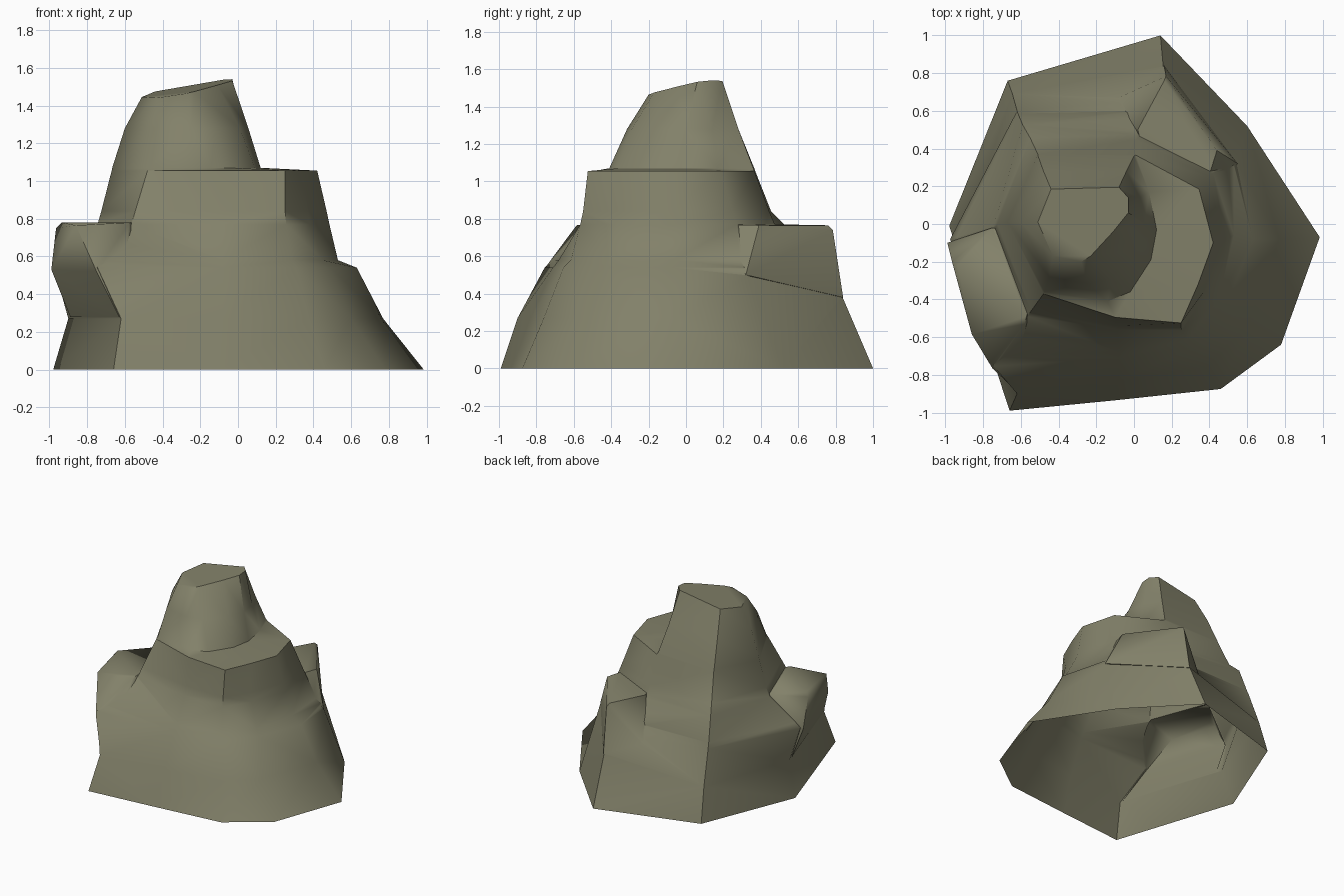
import bpy, bmesh, math

if "Cube" in bpy.data.objects:
    bpy.data.objects.remove(bpy.data.objects["Cube"])

rock = bpy.data.materials.new("olive grey stone")
rock.diffuse_color = (0.225, 0.22, 0.143, 1)
rock.use_nodes = True
rock.node_tree.nodes["Principled BSDF"].inputs["Base Color"].default_value = rock.diffuse_color


def finish(bm, name):
    bmesh.ops.triangulate(bm, faces=bm.faces[:])
    bmesh.ops.recalc_face_normals(bm, faces=bm.faces[:])
    me = bpy.data.meshes.new(name)
    bm.to_mesh(me)
    bm.free()
    me.materials.append(rock)
    ob = bpy.data.objects.new(name, me)
    bpy.context.collection.objects.link(ob)
    return ob


def loft(name, rings):
    """Skin stacked rings of corners, capped at both ends."""
    bm = bmesh.new()
    rows = [[bm.verts.new(p) for p in ring] for ring in rings]
    n = len(rows[0])
    for a, b in zip(rows, rows[1:]):
        for i in range(n):
            j = (i + 1) % n
            bm.faces.new((a[i], a[j], b[j], b[i]))
    bm.faces.new(rows[0])
    bm.faces.new(rows[-1])
    return finish(bm, name)


def boulder(name, pts):
    """Convex chunk around a few corners."""
    bm = bmesh.new()
    for p in pts:
        bm.verts.new(p)
    bmesh.ops.convex_hull(bm, input=bm.verts[:])
    loose = [v for v in bm.verts if not v.link_faces]
    bmesh.ops.delete(bm, geom=loose, context='VERTS')
    return finish(bm, name)


def level(z, *pts):
    """Ring at height z; a corner may carry its own height instead."""
    return [p if len(p) == 3 else (p[0], p[1], z) for p in pts]


# Main crag: each ring runs back left, back, right, front, left
foot = level(0, (-.67, .76), (.14, 1), (.6, .52), (.985, -.07), (.78, -.64),
             (.46, -.875), (-.1, -.935), (-.66, -.99), (-.98, -.01))
skirt = level(.27, (-.645, .69), (.155, .835, .385), (.545, .33, .49), (.77, -.08), (.6, -.55),
              (.38, -.76), (-.08, -.83), (-.62, -.9), (-.9, -.05))
step_out = level(.54, (-.62, .6), (.05, .63), (.53, .31), (.63, -.08), (.49, -.43),
                 (.31, -.655), (-.08, -.71), (-.745, -.755), (-.975, -.08))
step_in = level(.58, (-.615, .585), (.04, .6), (.5, .3), (.53, -.06), (.45, -.4),
                (.285, -.615), (-.08, -.68), (-.71, -.7), (-.94, -.07))
waist = level(.77, (-.59, .525), (.01, .475), (.42, .27), (.485, -.08), (.38, -.37),
              (.255, -.565), (-.09, -.56), (-.565, -.49), (-.745, -.01))
shoulder = level(.84, (-.55, .455), (.01, .445), (.4, .25), (.47, -.085), (.37, -.36),
                 (.25, -.55), (-.09, -.54), (-.545, -.46), (-.725, 0))
shelf_edge = level(1.055, (-.51, .37), (.01, .365), (.345, .185), (.42, -.1), (.34, -.32),
                   (.25, -.525), (-.1, -.495), (-.48, -.37), (-.67, .01))
shelf_root = level(1.07, (-.51, .365), (0, .36), (.08, .17), (.12, -.03), (.09, -.19),
                   (-.02, -.36), (-.14, -.41), (-.475, -.36), (-.667, .01))
neck = level(1.28, (-.48, .28), (-.04, .28), (.03, .14), (.055, 0), (.01, -.14),
             (-.12, -.29), (-.25, -.315), (-.45, -.28), (-.6, .01))
# The summit tilts up towards the back right
summit = [(x, y, 1.54 + .17 * (x + .03) + .1 * (y - .14)) for x, y in
          ((-.44, .185), (-.08, .195), (-.03, .14), (-.03, .06), (-.11, -.04),
           (-.23, -.17), (-.28, -.2), (-.43, -.17), (-.51, .01))]
crag = loft("rock_crag", [foot, skirt, step_out, step_in, waist, shoulder,
                          shelf_edge, shelf_root, neck, summit])

# Overhanging ledge on the left
left_ledge = boulder("left_ledge", [
    (-.99, -.1, .53), (-.965, -.2, .75), (-.935, -.22, .78), (-.75, -.02, .78),
    (-.86, -.585, .765), (-.57, -.49, .78), (-.58, -.53, .77), (-.75, -.767, .52),
    (-.89, -.1, .28), (-.63, -.88, .28), (-.45, -.1, .3), (-.45, -.1, .775), (-.4, -.4, .4)])

# Ledge at the back right
back_ledge = boulder("back_ledge", [
    (.16, .84, .38), (.17, .785, .74), (.16, .76, .765), (.02, .5, .77),
    (-.1, .66, .44), (.55, .32, .5), (.44, .39, .765), (.38, .2, .77),
    (.1, .2, .77), (.1, .25, .4)])

# Fuse the chunks into one shell
for part in (left_ledge, back_ledge):
    mod = crag.modifiers.new("fuse", 'BOOLEAN')
    mod.operation = 'UNION'
    mod.solver = 'EXACT'
    mod.object = part
fused = bpy.data.meshes.new_from_object(
    crag.evaluated_get(bpy.context.evaluated_depsgraph_get()))
crag.modifiers.clear()
crag.data = fused
for part in (left_ledge, back_ledge):
    bpy.data.objects.remove(part)

# Open underside
bm = bmesh.new()
bm.from_mesh(fused)
under = [f for f in bm.faces if all(v.co.z < .001 for v in f.verts)]
bmesh.ops.delete(bm, geom=under, context='FACES')
bm.to_mesh(fused)
bm.free()

bpy.context.view_layer.objects.active = crag
crag.select_set(True)
bpy.ops.object.shade_smooth_by_angle(angle=math.radians(50))
